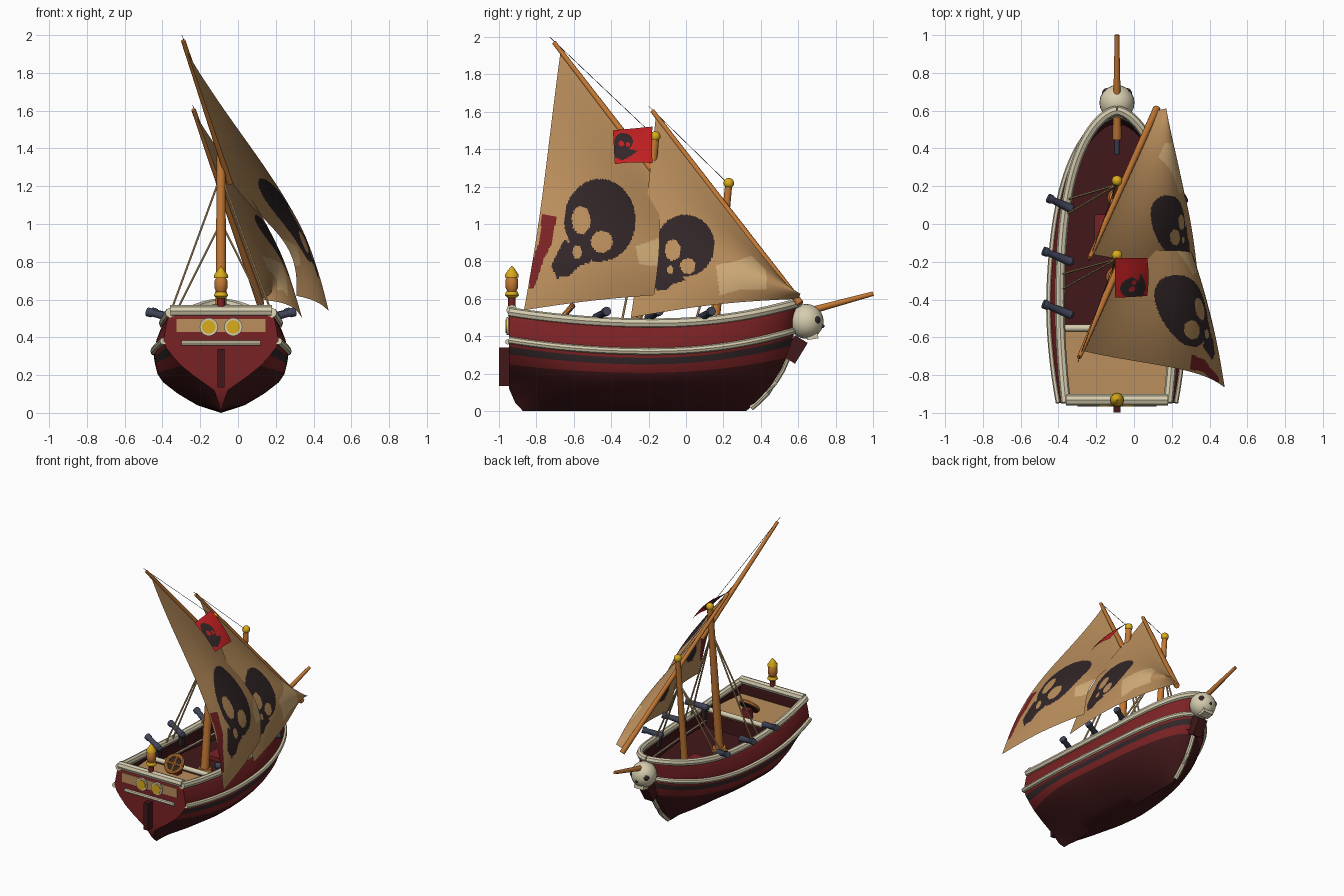
import bpy, bmesh, math
from mathutils import Vector, Matrix

if "Cube" in bpy.data.objects:
    bpy.data.objects.remove(bpy.data.objects["Cube"])

CX = -0.09  # ship centreline

def material(name, r, g, b):
    m = bpy.data.materials.new(name)
    lin = [(c / 255 / 12.92) if c < 10 else ((c / 255 + 0.055) / 1.055) ** 2.4 for c in (r, g, b)]
    m.diffuse_color = (*lin, 1)
    m.use_nodes = True
    m.node_tree.nodes["Principled BSDF"].inputs["Base Color"].default_value = m.diffuse_color
    return m

RED = material("hull red", 122, 34, 36)
DARK = material("dark maroon", 66, 24, 26)
BLACK = material("charcoal", 50, 38, 40)
CREAM = material("cream", 214, 205, 175)
WOOD = material("orange wood", 196, 120, 52)
SAIL = material("sail tan", 186, 142, 92)
PATCH = material("pale patch", 212, 175, 122)
GOLD = material("gold", 218, 172, 28)
FLAG = material("flag red", 195, 32, 34)
STEEL = material("blue steel", 64, 68, 88)

def finish(bm, name, mats, recalc=True):
    if recalc:
        bmesh.ops.recalc_face_normals(bm, faces=bm.faces)
    me = bpy.data.meshes.new(name)
    bm.to_mesh(me)
    bm.free()
    for m in mats:
        me.materials.append(m)
    ob = bpy.data.objects.new(name, me)
    bpy.context.collection.objects.link(ob)
    return ob

def tube(name, pts, radii, mat, sides=12):
    """Round bar through points (x from the centreline); also used as a lathe."""
    pts = [Vector((p[0] + CX, p[1], p[2])) for p in pts]
    if not isinstance(radii, (list, tuple)):
        radii = [radii] * len(pts)
    bm = bmesh.new()
    rings = []
    for i, p in enumerate(pts):
        t = (pts[min(i + 1, len(pts) - 1)] - pts[max(i - 1, 0)]).normalized()
        ref = Vector((0, 0, 1)) if abs(t.z) < 0.8 else Vector((1, 0, 0))
        a = t.cross(ref).normalized()
        b = t.cross(a)
        rings.append([bm.verts.new(p + radii[i] * (a * math.cos(k * 2 * math.pi / sides) + b * math.sin(k * 2 * math.pi / sides)))
                      for k in range(sides)])
    for r, q in zip(rings, rings[1:]):
        for k in range(sides):
            bm.faces.new((r[k], r[(k + 1) % sides], q[(k + 1) % sides], q[k]))
    bm.faces.new(rings[0])
    bm.faces.new(rings[-1])
    return finish(bm, name, [mat])

def box(name, c, size, mat, rx=0):
    bm = bmesh.new()
    m = Matrix.Translation((c[0] + CX, c[1], c[2])) @ Matrix.Rotation(rx, 4, 'X') @ Matrix.Diagonal((*size, 1))
    bmesh.ops.create_cube(bm, size=1, matrix=m)
    return finish(bm, name, [mat])

def ball(name, c, r, mat):
    bm = bmesh.new()
    bmesh.ops.create_uvsphere(bm, u_segments=20, v_segments=12, radius=r, matrix=Matrix.Translation((c[0] + CX, c[1], c[2])))
    return finish(bm, name, [mat])

def interp(x, table):
    for (x0, y0), (x1, y1) in zip(table, table[1:]):
        if x <= x1:
            return y0 + (y1 - y0) * max(0, (x - x0) / (x1 - x0))
    return table[-1][1]

# --- hull: levels from keel to sheer (height, midship half width, stern half width)
LEVELS = [(0, 0, 0), (.04, .13, .01), (.1, .235, .035), (.16, .315, .14), (.205, .345, .21), (.25, .355, .26),
          (.285, .36, .29), (.32, .36, .305), (.38, .345, .295), (.43, .325, .285), (.47, .305, .27)]
STEM = [(0, .32), (.04, .37), (.1, .43), (.2, .50), (.35, .565), (.58, .6)]
STERN = [(0, -.87), (.04, -.91), (.12, -.945), (.6, -.945)]
N = 36
TS = [1 - (1 - i / N) ** 1.7 for i in range(N + 1)]

def hull(t, k):
    z, wm, ws = LEVELS[k]
    rise = .06 * (1 - 2 * t) ** 2 if t < .5 else .11 * (2 * t - 1) ** 2.2
    z += rise * min(1, max(0, (z - .02) / .25))
    e = 1 - (1 - min(1, t / .4)) ** 2
    p = 2.6 + 1.8 * k / 10
    w = (ws + (wm - ws) * e) * max(0, 1 - t ** p) ** (.5 + .01 * k)
    y0, y1 = interp(z, STERN), interp(z, STEM)
    return w, y0 + (y1 - y0) * t, z

bm = bmesh.new()
for s in (-1, 1):
    g = [[bm.verts.new((CX + s * w, y, z)) for w, y, z in (hull(t, k) for k in range(11))] for t in TS]
    for i in range(N):
        for k in range(10):
            f = bm.faces.new((g[i][k], g[i + 1][k], g[i + 1][k + 1], g[i][k + 1]))
            f.material_index = 1 if k < 4 else 2 if k == 5 else 0
    if s < 0:
        left = g[0]
    else:
        for k in range(10):  # transom
            bm.faces.new((left[k], g[0][k], g[0][k + 1], left[k + 1]))
bmesh.ops.remove_doubles(bm, verts=bm.verts, dist=.0005)
bmesh.ops.dissolve_degenerate(bm, edges=bm.edges, dist=.0003)
ob = finish(bm, "hull", [RED, DARK, BLACK])
sol = ob.modifiers.new("shell", 'SOLIDIFY')  # dark inner lining
sol.thickness, sol.offset, sol.material_offset = .015, -1, 1

def deck(name, k, z, ya, yb, mat):
    bm = bmesh.new()
    row = []
    for t in TS:
        w, y, _ = hull(t, k)
        if ya <= y <= yb and w > .03:
            row.append([bm.verts.new((CX + s * (w - .02), y, z)) for s in (-1, 1)])
    for a, b in zip(row, row[1:]):
        bm.faces.new((a[0], a[1], b[1], b[0]))
    finish(bm, name, [mat])

deck("main_deck", 5, .31, -.62, .56, DARK)
deck("quarter_deck", 9, .43, -.96, -.53, SAIL)
box("quarter_deck_bulkhead", (0, -.555, .37), (.6, .015, .13), DARK)
tube("quarter_deck_rail", [(-.29, -.55, .45), (.29, -.55, .45)], .018, CREAM)
box("hatch", (-.02, -.02, .325), (.2, .14, .03), RED)

# --- cream rails, stem and stern trim
for s, side in ((-1, "left"), (1, "right")):
    for nm, k, r in (("top_rail", 10, .026), ("rub_rail", 7, .019)):
        tube(f"{nm}_{side}", [(s * w, y, z) for w, y, z in (hull(t, k) for t in TS[:-1])] + [(0, hull(1, k)[1], hull(1, k)[2])], r, CREAM, 8)
tube("stern_rail", [(-.27, -.93, .54), (.27, -.93, .54)], .03, CREAM, 8)
tube("stem_trim", [(0, interp(z, STEM) + .004, z) for z in (.018, .05, .1, .16, .22, .28, .35, .4)], .017, CREAM, 8)
box("stem_block", (0, .582, .33), (.075, .08, .13), DARK, -.55)
box("window_panel", (0, -.948, .463), (.47, .008, .07), SAIL)
for x in (-.065, .065):
    tube("window_frame", [(x, -.945, .455), (x, -.960, .455)], .048, CREAM, 20)
    tube("window_glass", [(x, -.955, .455), (x, -.964, .455)], .036, GOLD, 20)
tube("transom_bar", [(-.21, -.952, .37), (.21, -.952, .37)], .014, CREAM, 8)
box("rudder", (0, -.97, .237), (.036, .056, .205), DARK)

# --- stern lantern
L = lambda z: (0, -.93, z)
tube("lantern_base", [L(.55), L(.61)], .02, RED)
tube("lantern_foot", [L(.605), L(.62), L(.64)], [.022, .038, .03], GOLD)
tube("lantern_body", [L(.64), L(.66), L(.70), L(.72)], [.024, .034, .034, .024], WOOD)
tube("lantern_cap", [L(.715), L(.73), L(.765), L(.775)], [.036, .036, .012, .003], GOLD)

# --- steering wheel, tilted towards the helmsman
wc, ax = Vector((0, -.65, .515)), Vector((0, -.75, .66))
va, vb = Vector((1, 0, 0)), Vector((0, .66, .75))
rim = [wc + .065 * (va * math.cos(a) + vb * math.sin(a)) for a in [i * math.pi / 12 for i in range(25)]]
tube("wheel_rim", rim, .014, WOOD, 8)
for d in (va, vb):
    tube("wheel_spoke", [wc - d * .07, wc + d * .07], .011, WOOD, 8)
tube("wheel_back", [wc - ax * .008, wc - ax * .016], .072, BLACK, 24)
box("wheel_post", (0, -.625, .46), (.06, .05, .09), RED)

# --- skull figurehead and bowsprit
ball("figurehead_skull", (0, .642, .48), .093, CREAM)
for s in (-1, 1):
    ball("figurehead_eye", (s * .052, .692, .487), .027, BLACK)
ball("figurehead_nose", (0, .73, .455), .01, BLACK)
box("figurehead_jaw", (0, .675, .402), (.08, .06, .035), CREAM, .15)
tube("bowsprit", [(0, .45, .478), (0, 1.0, .628)], [.024, .012], WOOD)
tube("bowsprit_heel", [(0, .37, .455), (0, .46, .48)], .014, STEEL)

# --- masts, yards, stays and shrouds
for nm, y, top, r in (("main", -.165, 1.46, .031), ("fore", .228, 1.21, .027)):
    at = lambda z: (0, y - .1 * (top - z), z)
    tube(nm + "_mast", [at(.3), at(top)], [r, r * .7], WOOD)
    tube(nm + "_mast_collar", [at(.31), at(.34)], [r * 1.9, r * 1.5], WOOD)
    ball(nm + "_mast_ball", at(top + .008), .028, GOLD)
    for s in (-1, 1):
        for dy in (.07, .15):
            tube(nm + "_shroud", [at(top - .2), (s * (.29 if y < 0 else .27), y - .03 - dy, .47)], .006, PATCH, 6)
tube("main_yard", [(-.2, -.705, 1.97), (.05, -.13, 1.22)], [.012, .02], WOOD)
tube("fore_yard", [(-.145, -.18, 1.605), (.21, .61, .575)], [.012, .02], WOOD)
tube("main_stay", [(-.207, -.73, 2.0), (0, -.17, 1.47)], .0016, BLACK, 6)
tube("fore_stay", [(-.15, -.2, 1.63), (0, .22, 1.22)], .0016, BLACK, 6)

# --- cannons, three a side
for s in (-1, 1):
    for y, reach in ((.11, .365), (-.17, .39), (-.45, .39)):
        a, b = Vector((s * .23, y - .035, .495)), Vector((s * reach, y + .028, .535))
        tube("cannon", [a.lerp(b, f) for f in (0, .08, .8, .85, 1)], [.012, .024, .018, .024, .024], STEEL)
        box("cannon_mount", (s * .26, y - .02, .45), (.03, .03, .08), BLACK)

# --- sails and flag: painted by position seen from the side
def oval(y, z, o):
    return ((y - o[0]) / o[2]) ** 2 + ((z - o[1]) / o[3]) ** 2 < 1

def inside(y, z, poly):
    hit = False
    for (a, b), (c, d) in zip(poly, poly[1:] + poly[:1]):
        if (b > z) != (d > z) and y < a + (z - b) * (c - a) / (d - b):
            hit = not hit
    return hit

def cloth(name, P, L, C, T, n, bulge, foot, skew, mats, skull, jaw, holes, extra):
    P, L, C, T = map(Vector, (P, L, C, T))
    nrm = (L - P).cross(C - P).normalized()
    if nrm.x < 0:
        nrm = -nrm
    bm = bmesh.new()
    g = []
    for i in range(n + 1):
        u = i / n
        su = math.sin(math.pi * u)
        g.append([bm.verts.new(P.lerp(L, u).lerp(C.lerp(T, u), j / n)
                  + nrm * (bulge * math.sin(math.pi * (j / n) ** skew) * (.75 + .25 * su) + foot * su * j / n)) for j in range(n + 1)])
    for i in range(n):
        for j in range(n):
            f = bm.faces.new((g[i][j], g[i + 1][j], g[i + 1][j + 1], g[i][j + 1]))
            f.smooth = True
            _, y, z = f.calc_center_median()
            if (oval(y, z, skull) or inside(y, z, jaw)) and not any(oval(y, z, h) for h in holes):
                f.material_index = 1
            for m, poly in extra:
                if inside(y, z, poly):
                    f.material_index = m
    bmesh.ops.remove_doubles(bm, verts=bm.verts, dist=.00001)
    bmesh.ops.dissolve_degenerate(bm, edges=bm.edges, dist=.00001)
    finish(bm, name, mats)

paint = [SAIL, BLACK, RED, PATCH]
cloth("main_sail", (-.275, -.67, 1.92), (-.045, -.14, 1.24), (.48, -.865, .54), (.31, -.17, .62), 110, .115, .02, 1.6, paint,
      (-.46, 1.02, .19, .22), [(-.65, .92), (-.50, .80), (-.58, .77), (-.61, .73), (-.69, .71), (-.72, .78)],
      [(-.56, 1.02, .05, .075), (-.45, .905, .058, .058), (-.58, .85, .025, .035)],
      [(2, [(-.77, 1.05), (-.69, 1.04), (-.72, .89), (-.76, .81), (-.81, .66), (-.84, .66), (-.82, .8), (-.78, .92)]),
       (3, [(-.27, .88), (-.13, .93), (-.11, .77), (-.2, .78), (-.25, .79)])])
cloth("fore_sail", (-.225, -.16, 1.58), (.115, .60, .60), (.34, -.295, .50), (.115, .60, .60), 110, .085, .045, 1.3, paint,
      (-.005, .885, .157, .165), [(-.16, .84), (0, .70), (-.07, .68), (-.1, .65), (-.16, .65), (-.18, .7)],
      [(-.07, .86, .042, .055), (.01, .775, .04, .042), (-.085, .755, .018, .02)],
      [(3, [(.16, .78), (.26, .8), (.35, .83), (.43, .75), (.43, .65), (.29, .65), (.18, .62)])])
cloth("flag", (-.1, -.39, 1.5), (-.1, -.18, 1.52), (.07, -.38, 1.32), (.07, -.18, 1.325), 40, .015, .01, 1, [FLAG, BLACK],
      (-.335, 1.44, .05, .045), [(-.39, 1.42), (-.33, 1.41), (-.26, 1.39), (-.3, 1.36), (-.34, 1.34), (-.39, 1.36)],
      [(-.345, 1.43, .015, .015), (-.31, 1.425, .012, .012)], [])

# --- smooth shading with sharp edges kept
meshes = [o for o in bpy.data.objects if o.type == 'MESH']
for o in meshes:
    o.select_set(True)
bpy.context.view_layer.objects.active = meshes[0]
bpy.ops.object.shade_smooth_by_angle(angle=math.radians(40))
